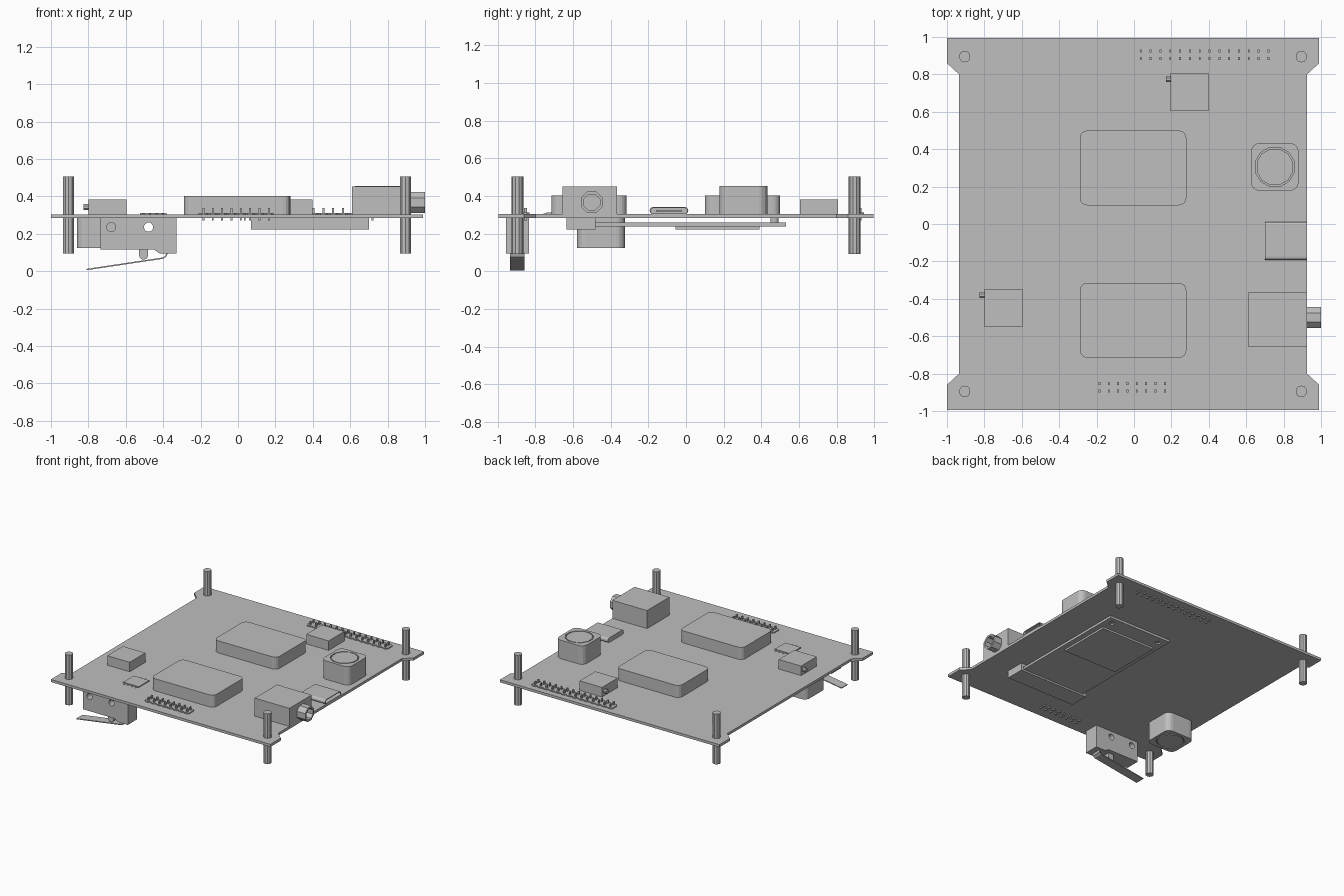
import bpy
import bmesh
from math import sin, cos, pi

old = bpy.data.objects.get("Cube")
if old:
    bpy.data.objects.remove(old, do_unlink=True)

grey = bpy.data.materials.new("light grey")
grey.use_nodes = True
tone = (0.52, 0.52, 0.52, 1)
grey.diffuse_color = tone
grey.node_tree.nodes["Principled BSDF"].inputs["Base Color"].default_value = tone

BOTTOM, TOP = 0.283, 0.304


def prism(name, outline, low, high, axis="z"):
    """Extrude a closed 2D outline along one axis."""
    place = {"z": lambda a, b, h: (a, b, h),
             "y": lambda a, b, h: (a, h, b),
             "x": lambda a, b, h: (h, a, b)}[axis]
    bm = bmesh.new()
    ends = [[bm.verts.new(place(a, b, h)) for a, b in outline] for h in (low, high)]
    bm.faces.new(ends[0])
    bm.faces.new(ends[1])
    n = len(outline)
    for i in range(n):
        j = (i + 1) % n
        bm.faces.new((ends[0][i], ends[0][j], ends[1][j], ends[1][i]))
    bmesh.ops.recalc_face_normals(bm, faces=bm.faces)
    mesh = bpy.data.meshes.new(name)
    bm.to_mesh(mesh)
    bm.free()
    mesh.materials.append(grey)
    obj = bpy.data.objects.new(name, mesh)
    bpy.context.scene.collection.objects.link(obj)
    return obj


def rect(x0, x1, y0, y1):
    return [(x0, y0), (x1, y0), (x1, y1), (x0, y1)]


def circle(x, y, r, sides=12):
    return [(x + r * cos((i + 0.5) * 2 * pi / sides),
             y + r * sin((i + 0.5) * 2 * pi / sides)) for i in range(sides)]


def rounded(x0, x1, y0, y1, r, steps=4):
    corners = [(x1 - r, y1 - r), (x0 + r, y1 - r), (x0 + r, y0 + r), (x1 - r, y0 + r)]
    return [(cx + r * cos((k + i / steps) * pi / 2), cy + r * sin((k + i / steps) * pi / 2))
            for k, (cx, cy) in enumerate(corners) for i in range(steps + 1)]


def cut(obj, *cutters):
    """Subtract each cutter and remove it."""
    bpy.context.view_layer.objects.active = obj
    for cutter in cutters:
        mod = obj.modifiers.new("cut", "BOOLEAN")
        mod.operation = "DIFFERENCE"
        mod.solver = "EXACT"
        mod.object = cutter
        bpy.ops.object.modifier_apply(modifier=mod.name)
        bpy.data.objects.remove(cutter, do_unlink=True)


# Circuit board with wider corner tabs
quarter = [(0.93, 0.8), (0.995, 0.86), (0.995, 0.995)]
outline = []
for sx, sy in ((1, 1), (-1, 1), (-1, -1), (1, -1)):
    part = [(sx * x - 0.005, sy * y) for x, y in quarter]
    outline += part if sx * sy > 0 else part[::-1]
prism("board", outline, BOTTOM, TOP)

# Standoffs through the corners
for x in (-0.905, 0.895):
    for y in (-0.895, 0.895):
        prism("standoff", circle(x, y, 0.031, 10), 0.093, 0.505)

# Two large chips
for y in (-0.715, 0.1):
    prism("large_chip", rounded(-0.29, 0.28, y, y + 0.4, 0.04), TOP, 0.403)

# Trimmers with a side screw
for x, y in ((0.195, 0.605), (-0.8, -0.55)):
    prism("trimmer", rect(x, x + 0.203, y, y + 0.203), TOP, 0.382)
    prism("trimmer_screw", circle(y + 0.17, 0.342, 0.017, 8), x - 0.025, x + 0.01, "x")


def inductor(x, y, base, end):
    """Rounded block with a circular groove in its outer face."""
    d = 1 if end > base else -1
    body = prism("inductor", rounded(x - 0.127, x + 0.127, y - 0.127, y + 0.127, 0.045),
                 min(base, end), max(base, end))
    floor, out = end - d * 0.012, end + d * 0.02
    cut(body, prism("groove", circle(x, y, 0.108), min(floor, out), max(floor, out)))
    core = sorted((floor - d * 0.01, end))
    prism("inductor_core", circle(x, y, 0.1), *core)


inductor(0.753, 0.305, TOP, 0.455)
inductor(-0.735, -0.452, BOTTOM, 0.125)

# Power jack with hollow barrel
prism("power_jack", rect(0.61, 0.925, -0.655, -0.367), TOP, 0.452)
barrel = prism("jack_barrel", circle(-0.5, 0.367, 0.062, 8), 0.92, 1.0, "x")
cut(barrel, prism("bore", circle(-0.5, 0.367, 0.046, 8), 0.935, 1.05, "x"))

# Flat port with an open mouth
port = prism("port", rounded(-0.193, 0.012, TOP, 0.342, 0.0185), 0.7, 0.925, "x")
cut(port, prism("mouth", rounded(-0.186, 0.005, TOP + 0.006, 0.336, 0.0115), 0.75, 0.95, "x"))
prism("port_tongue", rect(-0.16, -0.02, 0.319, 0.327), 0.74, 0.9, "x")


def header(x0, x1, y, columns):
    """Two-row pin header with scalloped housing."""
    pitch = (x1 - x0) / columns
    for i in range(columns):
        x = x0 + (i + 0.5) * pitch
        h, w, c = pitch / 2, 0.041, 0.012
        prism("header_block", [(x - h, y - w + c), (x - h + c, y - w), (x + h - c, y - w),
                               (x + h, y - w + c), (x + h, y + w - c), (x + h - c, y + w),
                               (x - h + c, y + w), (x - h, y + w - c)], TOP, 0.312)
        for dy in (-0.02, 0.02):
            prism("header_pin", rect(x - 0.005, x + 0.005, y + dy - 0.008, y + dy + 0.008),
                  0.27, 0.338)


header(0.01, 0.745, 0.905, 14)
header(-0.21, 0.19, -0.873, 8)

# Small eight-legged chip
prism("small_chip", rect(-0.523, -0.382, -0.74, -0.602), TOP, 0.312)
for i in range(4):
    x = -0.505 + i * 0.035
    prism("small_chip_leg", rect(x - 0.005, x + 0.005, -0.757, -0.586), TOP, 0.307)

# Lever switch under the front edge
switch = prism("switch_body", [(-0.735, BOTTOM), (-0.735, 0.115), (-0.45, 0.115),
                               (-0.42, 0.095), (-0.33, 0.095), (-0.33, BOTTOM)],
               -0.955, -0.833, "y")
cut(switch, *[prism("hole", circle(x, 0.235, 0.025), -1.1, -0.7, "y") for x in (-0.678, -0.478)])
prism("switch_button", rounded(-0.529, -0.481, 0.062, 0.14, 0.023), -0.925, -0.87, "y")
prism("switch_lever", [(-0.81, 0.005), (-0.4, 0.066), (-0.382, 0.078), (-0.375, 0.1),
                       (-0.382, 0.1), (-0.389, 0.081), (-0.402, 0.073), (-0.81, 0.012)],
      -0.935, -0.857, "y")

# Plug-in card under the board
socket = prism("card_socket", rect(0.07, 0.7, -0.635, -0.48), 0.222, BOTTOM)
cut(socket, prism("slot", rect(0.09, 0.68, -0.53, -0.4), 0.236, 0.262))
card = prism("card", rect(0.095, 0.675, -0.525, 0.53), 0.239, 0.259)
cut(card, *[prism("hole", circle(x, 0.47, 0.022), 0.2, 0.27) for x in (0.16, 0.61)])
prism("card_cover", rect(0.14, 0.63, -0.055, 0.39), 0.224, 0.24)
for x in (0.16, 0.61):
    prism("card_post", circle(x, 0.47, 0.022), 0.25, BOTTOM)
